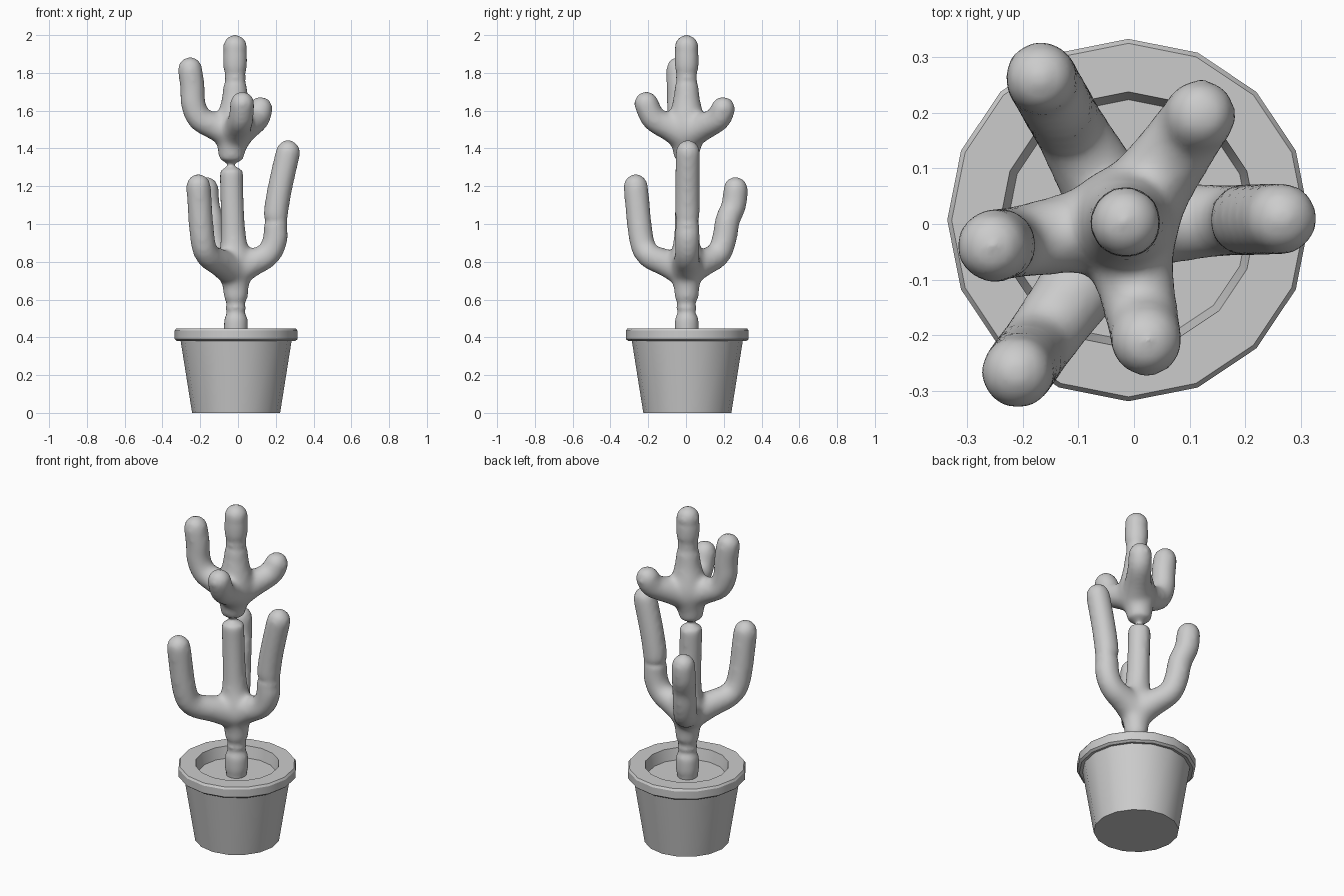
import bpy, bmesh, math
from mathutils import Vector, Matrix

if "Cube" in bpy.data.objects:
    bpy.data.objects.remove(bpy.data.objects["Cube"])


def add_object(name, bm):
    bmesh.ops.recalc_face_normals(bm, faces=bm.faces[:])
    me = bpy.data.meshes.new(name)
    bm.to_mesh(me)
    bm.free()
    ob = bpy.data.objects.new(name, me)
    bpy.context.collection.objects.link(ob)
    return ob


def lathe(name, profile, sides=16):
    bm = bmesh.new()
    vs = [bm.verts.new((r, 0, z)) for r, z in profile]
    edges = [bm.edges.new(p) for p in zip(vs, vs[1:])]
    bmesh.ops.spin(bm, geom=vs + edges, cent=(0, 0, 0), axis=(0, 0, 1),
                   angle=math.tau, steps=sides, use_duplicate=False)
    bmesh.ops.remove_doubles(bm, verts=bm.verts[:], dist=1e-4)
    ob = add_object(name, bm)
    ob.location = (-0.01, 0.007, 0)
    bpy.ops.object.select_all(action='DESELECT')
    ob.select_set(True)
    bpy.context.view_layer.objects.active = ob
    bpy.ops.object.shade_smooth_by_angle(angle=math.radians(30))


def spline(points, n=6):
    # Catmull-Rom through (x, y, z, radius) points
    p = [Vector(q) for q in points]
    p = [2 * p[0] - p[1]] + p + [2 * p[-1] - p[-2]]
    out = []
    for a, b, c, d in zip(p, p[1:], p[2:], p[3:]):
        for k in range(n):
            t = k / n
            out.append(0.5 * (2 * b + (c - a) * t + (2 * a - 5 * b + 4 * c - d) * t * t
                              + (3 * b - a - 3 * c + d) * t ** 3))
    return out + [p[-2]]


def stem(bm, points, sides=16):
    # round tube with a domed tip
    pts = spline(points)
    rings = []
    for i, q in enumerate(pts):
        tangent = (pts[min(i + 1, len(pts) - 1)] - pts[max(i - 1, 0)]).to_3d()
        rot = tangent.to_track_quat('Z', 'Y')
        ring = []
        for k in range(sides):
            a = math.tau * k / sides
            ring.append(bm.verts.new(q.to_3d() + rot @ (q[3] * Vector((math.cos(a), math.sin(a), 0)))))
        rings.append(ring)
    for a, b in zip(rings, rings[1:]):
        for k in range(sides):
            j = (k + 1) % sides
            bm.faces.new((a[k], a[j], b[j], b[k]))
    bm.faces.new(rings[0][::-1])
    bm.faces.new(rings[-1])
    end = pts[-1]
    bmesh.ops.create_uvsphere(bm, u_segments=sides, v_segments=10, radius=end[3],
                              matrix=Matrix.Translation(end.to_3d()))


R = 0.067


def arm(bm, z0, azimuth, elbow, rise):
    # leaves the trunk flared, turns up at the elbow, then follows (distance, height)
    a = math.radians(azimuth)
    path = [(0, z0, 1.35 * R), (elbow / 2, z0 + 0.042, 1.12 * R), (elbow, z0 + 0.087, R)]
    path += [(d, z, R) for d, z in rise]
    stem(bm, [(d * math.cos(a) - 0.018, d * math.sin(a), z, r) for d, z, r in path])


# Pot with thick rim, and recessed soil
lathe("pot", [(0, 0), (0.233, 0), (0.294, 0.383), (0.312, 0.38), (0.325, 0.39),
              (0.325, 0.435), (0.317, 0.447), (0.23, 0.447), (0.216, 0.38)])
lathe("soil", [(0.22, 0.38), (0, 0.38)])

# Trunk, swelling at the two branching points
bm = bmesh.new()
trunk = [(-0.012, 0.36, R), (-0.012, 0.64, R), (-0.015, 0.79, 1.4 * R), (-0.025, 0.95, R),
         (-0.036, 1.34, R), (-0.02, 1.5, 1.55 * R), (-0.015, 1.7, R), (-0.015, 1.937, R)]
stem(bm, [(x, 0.003, z, r) for x, z, r in trunk])

# Lower ring of arms: right, front left, back left
arm(bm, 0.75, 2, 0.175, [(0.215, 0.92), (0.218, 1.05), (0.24, 1.19), (0.283, 1.38)])
arm(bm, 0.75, 234.3, 0.245, [(0.293, 0.93), (0.328, 1.2)])
arm(bm, 0.75, 119.6, 0.194, [(0.233, 0.92), (0.253, 1.02), (0.292, 1.1), (0.302, 1.185)])

# Upper ring of arms: left, back right, front
arm(bm, 1.47, 189.5, 0.187, [(0.223, 1.64), (0.226, 1.72), (0.239, 1.82)])
arm(bm, 1.47, 55, 0.208, [(0.239, 1.61)])
arm(bm, 1.47, 281, 0.174, [(0.214, 1.637)])

# All stems fused and softened into one cactus skin
cactus = add_object("cactus", bm)
fuse = cactus.modifiers.new("fuse", 'REMESH')
fuse.mode = 'VOXEL'
fuse.voxel_size = 0.013
fuse.use_smooth_shade = True
soften = cactus.modifiers.new("soften", 'SMOOTH')
soften.factor = 0.5
soften.iterations = 20
